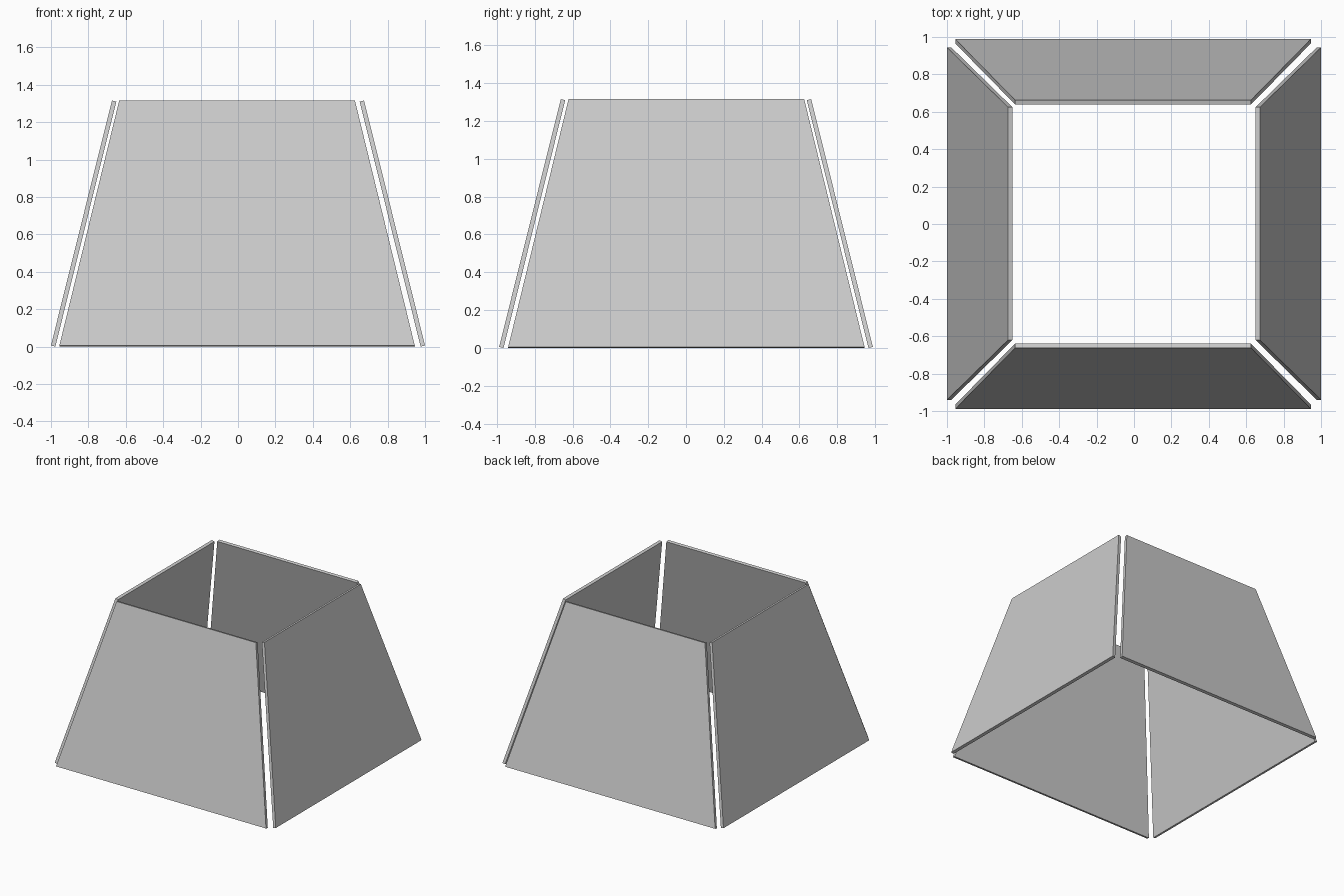
import bpy, bmesh, math
from mathutils import Vector, Matrix

if "Cube" in bpy.data.objects:
    bpy.data.objects.remove(bpy.data.objects["Cube"])

HEIGHT = 1.31        # height of the panels
THICK = 0.024        # panel thickness
RUN = 0.326          # inward lean from bottom to top
slope = math.atan2(RUN, HEIGHT)


def panel(name, angle, reach, half_bottom, half_top, shift=(0, 0)):
    """Leaning trapezoid slab, square-cut edges; built facing -y, then turned."""
    normal = Vector((0, -math.cos(slope), math.sin(slope)))
    off = normal * THICK
    inner_y = -reach - off.y          # inner face foot, resting on z = 0
    inner = [Vector((-half_bottom, inner_y, 0)),
             Vector((half_bottom, inner_y, 0)),
             Vector((half_top, inner_y + RUN, HEIGHT)),
             Vector((-half_top, inner_y + RUN, HEIGHT))]
    bm = bmesh.new()
    a = [bm.verts.new(p) for p in inner]
    b = [bm.verts.new(p + off) for p in inner]
    bm.faces.new(a[::-1])
    bm.faces.new(b)
    for i in range(4):
        j = (i + 1) % 4
        bm.faces.new((a[i], a[j], b[j], b[i]))
    bmesh.ops.recalc_face_normals(bm, faces=bm.faces)
    bm.transform(Matrix.Translation((*shift, 0)) @ Matrix.Rotation(angle, 4, 'Z'))
    mesh = bpy.data.meshes.new(name)
    bm.to_mesh(mesh)
    bm.free()
    obj = bpy.data.objects.new(name, mesh)
    bpy.context.collection.objects.link(obj)
    return obj


# Four separate shade panels with open corners
panel("front_panel", 0, 0.988, 0.95, 0.63, (-0.005, 0))
panel("right_panel", math.pi / 2, 1.0, 0.942, 0.623, (0, 0.002))
panel("back_panel", math.pi, 0.988, 0.95, 0.63, (-0.005, 0))
panel("left_panel", -math.pi / 2, 1.0, 0.942, 0.623, (0, 0.002))
